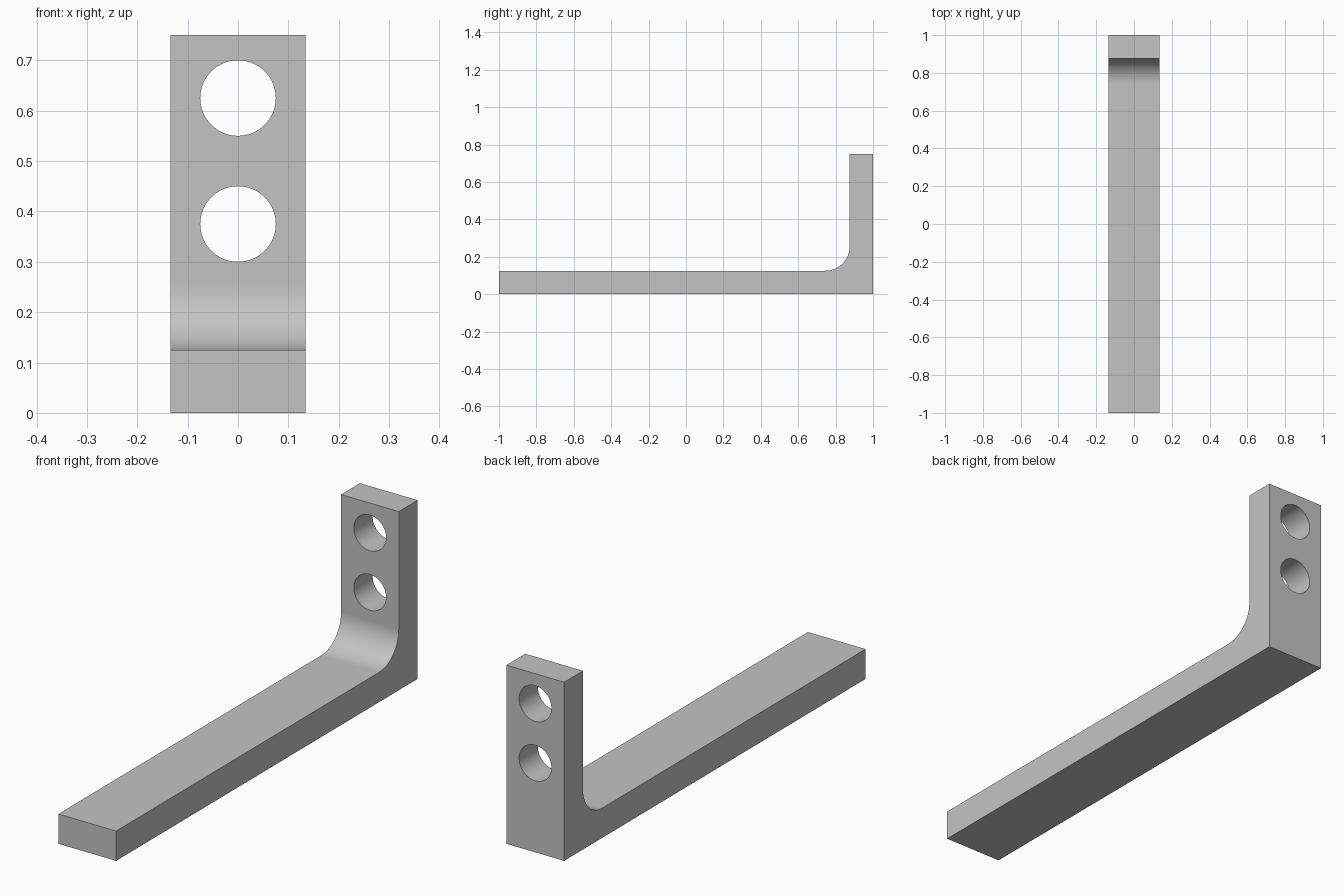
import bpy, bmesh, math
from mathutils import Matrix

cube = bpy.data.objects.get("Cube")
if cube:
    bpy.data.objects.remove(cube, do_unlink=True)

WIDTH, HEIGHT, THICK, FILLET = 0.268, 0.75, 0.125, 0.13
HOLE_RADIUS, HOLE_HEIGHTS = 0.075, (0.375, 0.625)
INNER = 1 - THICK

grey = bpy.data.materials.new("plain grey")
grey.use_nodes = True
colour = (0.55, 0.55, 0.55, 1)
grey.diffuse_color = colour
grey.node_tree.nodes["Principled BSDF"].inputs["Base Color"].default_value = colour


def make_object(name, bm):
    bmesh.ops.recalc_face_normals(bm, faces=bm.faces)
    mesh = bpy.data.meshes.new(name)
    bm.to_mesh(mesh)
    bm.free()
    obj = bpy.data.objects.new(name, mesh)
    bpy.context.collection.objects.link(obj)
    mesh.materials.append(grey)
    return obj


# L-shaped side profile with a rounded inner corner, extruded across the width
steps = 24
profile = [(-1, 0), (1, 0), (1, HEIGHT), (INNER, HEIGHT)]
for i in range(steps + 1):
    a = math.pi / 2 * i / steps
    profile.append((INNER - FILLET + FILLET * math.cos(a),
                    THICK + FILLET - FILLET * math.sin(a)))
profile.append((-1, THICK))

bm = bmesh.new()
side = bm.faces.new([bm.verts.new((-WIDTH / 2, y, z)) for y, z in profile])
extruded = bmesh.ops.extrude_face_region(bm, geom=[side])["geom"]
bmesh.ops.translate(bm, vec=(WIDTH, 0, 0),
                    verts=[g for g in extruded if isinstance(g, bmesh.types.BMVert)])
if side.is_valid and not any(len(e.link_faces) == 2 for e in side.edges):
    bm.faces.new([v for v in side.verts])
bracket = make_object("angle_bracket", bm)

# Two round bolt holes through the upright
bm = bmesh.new()
for z in HOLE_HEIGHTS:
    bmesh.ops.create_cone(
        bm, cap_ends=True, segments=64, radius1=HOLE_RADIUS, radius2=HOLE_RADIUS,
        depth=THICK * 3,
        matrix=Matrix.Translation((0, 1 - THICK / 2, z)) @ Matrix.Rotation(math.pi / 2, 4, "X"))
cutter = make_object("hole_cutter", bm)
cutter.hide_render = True

cut = bracket.modifiers.new("bolt_holes", "BOOLEAN")
cut.operation = "DIFFERENCE"
cut.solver = "EXACT"
cut.object = cutter
bpy.context.view_layer.objects.active = bracket
bpy.ops.object.modifier_apply(modifier=cut.name)
bpy.data.objects.remove(cutter, do_unlink=True)

# Smooth only the curved faces: the inner corner and the hole walls
for face in bracket.data.polygons:
    face.use_smooth = max(abs(c) for c in face.normal) < 0.9999
